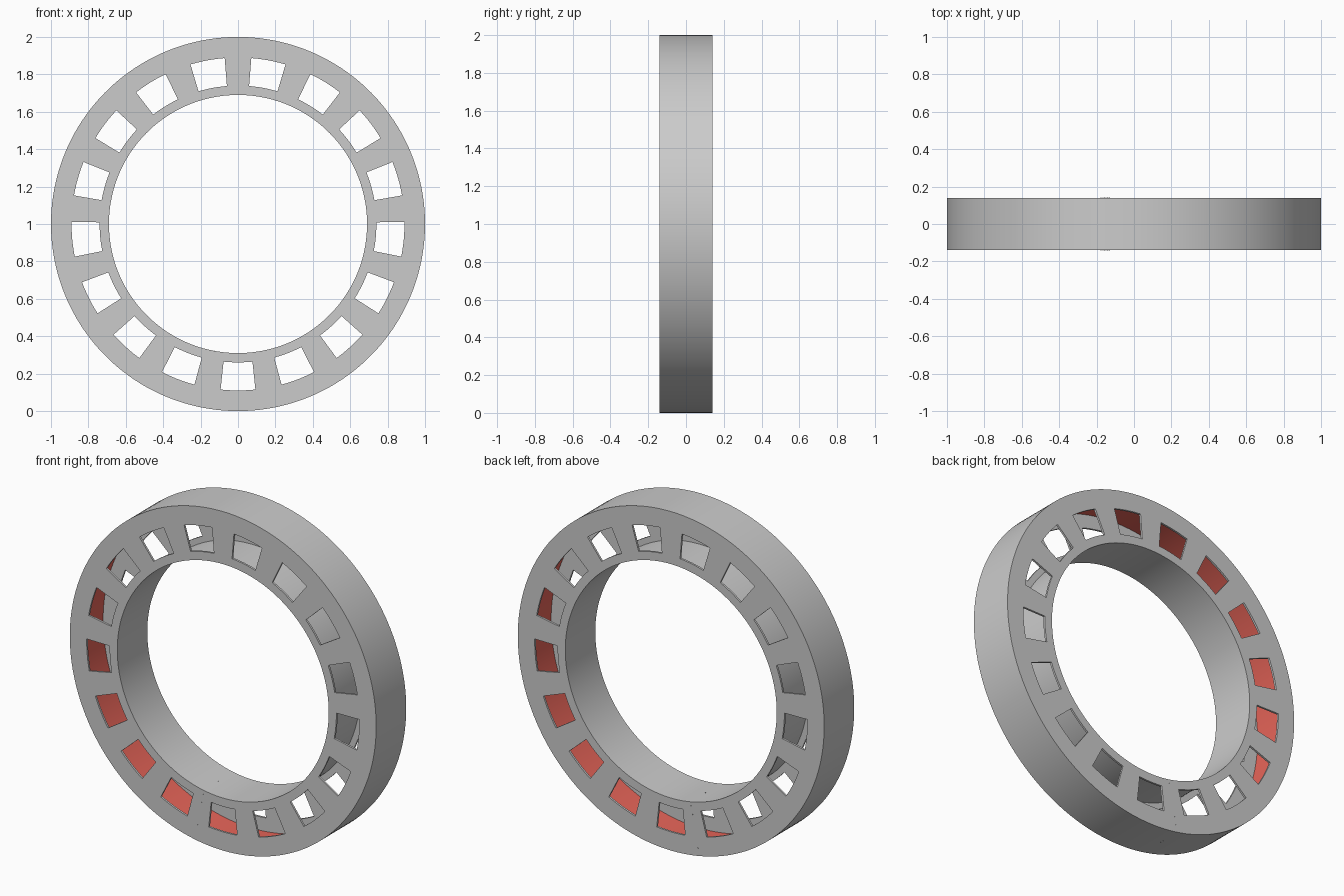
import bpy, bmesh, math
from mathutils import Matrix, Vector

if "Cube" in bpy.data.objects:
    bpy.data.objects.remove(bpy.data.objects["Cube"])

H = 0.14            # half width of the ring
T = 0.012           # side plate thickness
N = 17              # number of windows
HALF = math.radians(6)
SUB = 6             # facets per window and per gap
PITCH = 2 * math.pi / N

# Angular stations: each pitch is one window followed by one solid gap
stations = []
for i in range(N):
    start = -math.pi / 2 + i * PITCH - HALF
    stations += [(start + 2 * HALF * j / SUB, True) for j in range(SUB)]
    stations += [(start + 2 * HALF + (PITCH - 2 * HALF) * j / SUB, False) for j in range(SUB)]

# Closed cross-sections (radius, y): outer skin and inner skin of the hollow ring
def section(r_in, r_out, h):
    radii = [r_in, 0.74, 0.89, r_out]
    return [(r, -h) for r in radii] + [(r, h) for r in reversed(radii)]

outer = section(0.69, 1.0, H)
inner = section(0.705, 0.97, H - T)
WINDOW_STRIPS = (1, 5)
RIM_STRIP = 3

bm = bmesh.new()

def sweep(profile):
    return [[bm.verts.new((r * math.cos(a), y, 1 + r * math.sin(a))) for r, y in profile]
            for a, _ in stations]

out, inn = sweep(outer), sweep(inner)
count = len(stations)
for i in range(count):
    n = (i + 1) % count
    is_win = stations[i][1]
    for k in range(8):
        m = (k + 1) % 8
        if is_win and k in WINDOW_STRIPS:
            # window reveals on inner and outer radius
            for q in (k, m):
                bm.faces.new((out[i][q], out[n][q], inn[n][q], inn[i][q]))
        else:
            bm.faces.new((out[i][k], out[i][m], out[n][m], out[n][k]))
            f = bm.faces.new((inn[i][k], inn[n][k], inn[n][m], inn[i][m]))
            if k == RIM_STRIP:
                f.material_index = 1
        # window reveals on the radial sides
        if k in WINDOW_STRIPS and is_win != stations[i - 1][1]:
            bm.faces.new((out[i][k], out[i][m], inn[i][m], inn[i][k]))
bmesh.ops.recalc_face_normals(bm, faces=bm.faces)

def finish(bm, name):
    me = bpy.data.meshes.new(name)
    bm.to_mesh(me)
    bm.free()
    ob = bpy.data.objects.new(name, me)
    bpy.context.collection.objects.link(ob)
    return ob

ring = finish(bm, "hollow_ring")

# Grey body with a red lining inside the rim
grey = bpy.data.materials.new("grey")
grey.diffuse_color = (0.8, 0.8, 0.8, 1)
grey.use_nodes = True
grey.node_tree.nodes["Principled BSDF"].inputs["Base Color"].default_value = grey.diffuse_color
red = bpy.data.materials.new("red_lining")
red.diffuse_color = (0.8, 0.13, 0.1, 1)
red.use_nodes = True
red.node_tree.nodes["Principled BSDF"].inputs["Base Color"].default_value = red.diffuse_color
ring.data.materials.append(grey)
ring.data.materials.append(red)
bpy.context.view_layer.objects.active = ring
ring.select_set(True)
bpy.ops.object.shade_smooth_by_angle(angle=math.radians(30))

# Tiny seam studs along one radial line, on the side plates and both walls
bm = bmesh.new()
seam = -math.pi / 2 - PITCH / 2
turn = Matrix.Rotation(-seam, 4, 'Y')

def stud(r, y):
    mat = Matrix.Translation((0, 0, 1)) @ turn @ Matrix.Translation((r, y, 0))
    bmesh.ops.create_cube(bm, size=0.005, matrix=mat)

for j in range(6):
    for side in (-1, 1):
        stud(0.715 + j * 0.048, side * (H - 0.0015))
for j in range(-1, 2):
    stud(0.6915, j * 0.02)
    stud(0.9985, j * 0.02)
finish(bm, "seam_studs")
